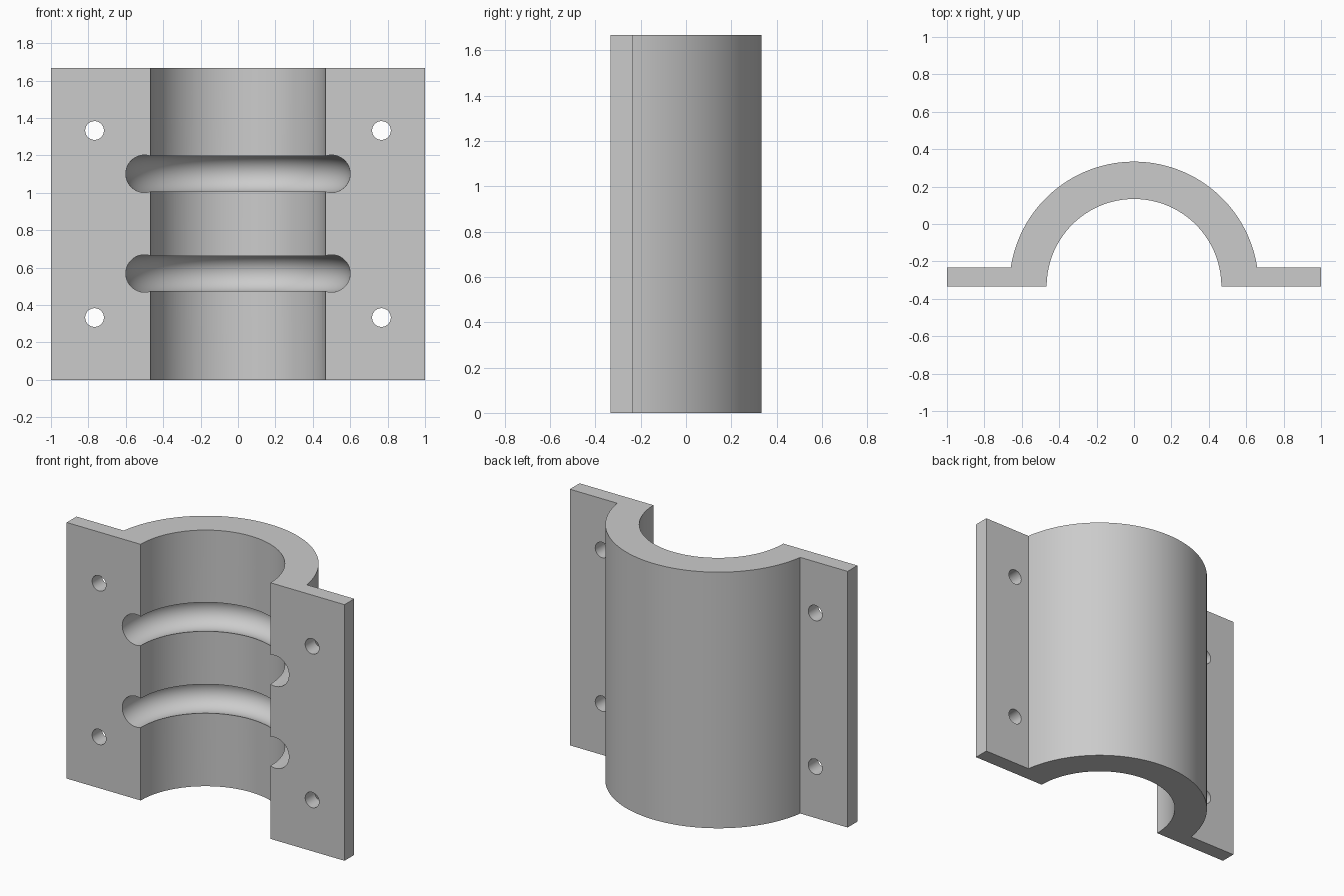
import bpy
import bmesh
from math import asin, cos, pi, radians, sin
from mathutils import Matrix, Vector

OUTER, INNER, HEIGHT = 2 / 3, 0.467, 5 / 3
FRONT, FLANGE = -1 / 3, 0.1
GROOVE_R, GROOVE_TUBE = 0.5, 0.1
SEGMENTS = 96

cube = bpy.data.objects.get("Cube")
if cube:
    bpy.data.objects.remove(cube, do_unlink=True)

grey = bpy.data.materials.new("plain grey")
grey.use_nodes = True
colour = (0.6, 0.6, 0.6, 1)
grey.diffuse_color = colour
grey.node_tree.nodes["Principled BSDF"].inputs["Base Color"].default_value = colour


def make_object(name, bm):
    bmesh.ops.recalc_face_normals(bm, faces=bm.faces)
    mesh = bpy.data.meshes.new(name)
    bm.to_mesh(mesh)
    bm.free()
    mesh.materials.append(grey)
    obj = bpy.data.objects.new(name, mesh)
    bpy.context.collection.objects.link(obj)
    return obj


def arc(radius, start, end):
    steps = [start + (end - start) * i / SEGMENTS for i in range(SEGMENTS + 1)]
    return [(radius * cos(a), radius * sin(a) + FRONT) for a in steps]


def cut(target, cutter):
    cutter.hide_render = True
    mod = target.modifiers.new("cut", "BOOLEAN")
    mod.operation = "DIFFERENCE"
    mod.solver = "EXACT"
    mod.object = cutter
    bpy.context.view_layer.objects.active = target
    bpy.ops.object.modifier_apply(modifier=mod.name)
    bpy.data.objects.remove(cutter, do_unlink=True)


# Half-pipe with side flanges, extruded upwards
lift = asin(FLANGE / OUTER)
profile = [(1, FRONT), (1, FRONT + FLANGE)]
profile += arc(OUTER, lift, pi - lift)
profile += [(-1, FRONT + FLANGE), (-1, FRONT)]
profile += arc(INNER, pi, 0)
bm = bmesh.new()
base = bm.faces.new([bm.verts.new((x, y, 0)) for x, y in profile])
top = bmesh.ops.extrude_face_region(bm, geom=[base])["geom"]
bmesh.ops.translate(bm, vec=(0, 0, HEIGHT),
                    verts=[v for v in top if isinstance(v, bmesh.types.BMVert)])
clamp = make_object("half_pipe_clamp", bm)

# Round ring grooves inside the bore
for z in (0.569, 1.102):
    bm = bmesh.new()
    rim = bmesh.ops.create_circle(
        bm, segments=48, radius=GROOVE_TUBE,
        matrix=Matrix.Translation((GROOVE_R, FRONT, z)) @ Matrix.Rotation(pi / 2, 4, "X"))
    bmesh.ops.spin(bm, geom=rim["verts"] + bm.edges[:], cent=Vector((0, FRONT, z)),
                   axis=(0, 0, 1), angle=2 * pi, steps=2 * SEGMENTS, use_merge=True)
    bmesh.ops.remove_doubles(bm, verts=bm.verts, dist=0.0001)
    cut(clamp, make_object("groove_cutter", bm))

# Bolt holes through the flanges
for x in (-0.767, 0.767):
    for z in (1 / 3, 4 / 3):
        bm = bmesh.new()
        bmesh.ops.create_cone(
            bm, cap_ends=True, segments=48, radius1=0.05, radius2=0.05, depth=0.4,
            matrix=Matrix.Translation((x, FRONT, z)) @ Matrix.Rotation(pi / 2, 4, "X"))
        cut(clamp, make_object("bolt_hole_cutter", bm))

# Smooth curves with crisp edges
bpy.ops.object.select_all(action="DESELECT")
clamp.select_set(True)
bpy.context.view_layer.objects.active = clamp
bpy.ops.object.shade_smooth_by_angle(angle=radians(30))
